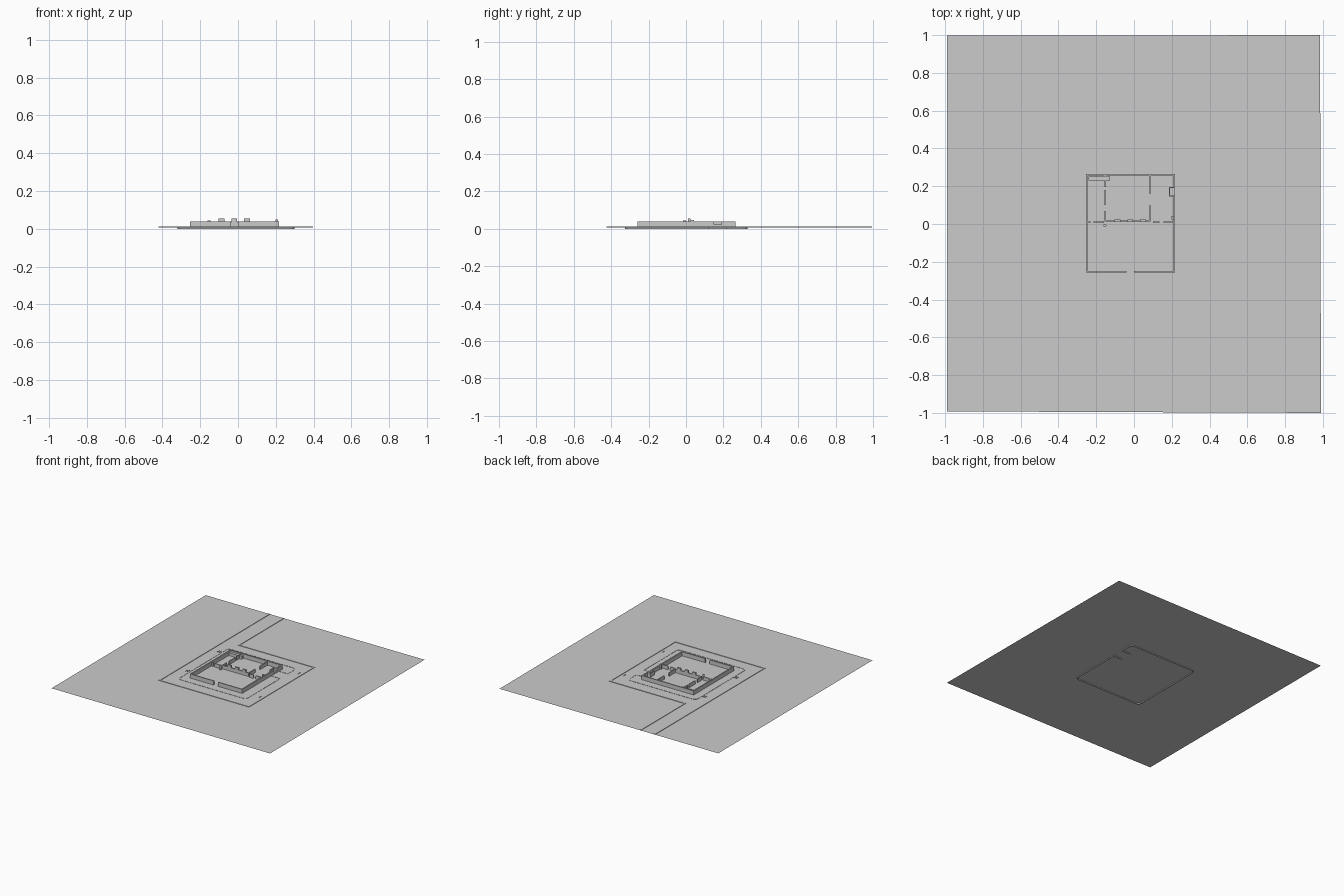
import bpy, bmesh, math
from mathutils import Vector

if "Cube" in bpy.data.objects:
    bpy.data.objects.remove(bpy.data.objects["Cube"])

G = 0.007      # ground level
TOP = 0.04     # wall top


def finish(name, bm):
    bmesh.ops.recalc_face_normals(bm, faces=bm.faces)
    me = bpy.data.meshes.new(name)
    bm.to_mesh(me)
    bm.free()
    ob = bpy.data.objects.new(name, me)
    bpy.context.collection.objects.link(ob)
    return ob


def boxes(name, items):
    """Each item: x0, x1, y0, y1, z0, z1."""
    bm = bmesh.new()
    for x0, x1, y0, y1, z0, z1 in items:
        vs = bmesh.ops.create_cube(bm, size=1)['verts']
        for v in vs:
            v.co = ((x0 + x1) / 2 + v.co.x * (x1 - x0),
                    (y0 + y1) / 2 + v.co.y * (y1 - y0),
                    (z0 + z1) / 2 + v.co.z * (z1 - z0))
    return finish(name, bm)


def strip(name, pts, width, z0, z1):
    """Mitred low curb swept along an open path, offset to the left."""
    pts = [Vector(p) for p in pts]
    bm = bmesh.new()
    rings = []
    for i, p in enumerate(pts):
        a = (p - pts[i - 1]).normalized() if i else None
        b = (pts[i + 1] - p).normalized() if i < len(pts) - 1 else None
        a, b = a or b, b or a
        na, nb = Vector((-a.y, a.x)), Vector((-b.y, b.x))
        m = (na + nb) / (1 + na.dot(nb))
        q = p + m * width
        rings.append([bm.verts.new((c.x, c.y, z)) for c, z in
                      ((p, z0), (q, z0), (q, z1), (p, z1))])
    for r, s in zip(rings, rings[1:]):
        for k in range(4):
            bm.faces.new((r[k], r[(k + 1) % 4], s[(k + 1) % 4], s[k]))
    bm.faces.new(rings[0])
    bm.faces.new(rings[-1])
    return finish(name, bm)


def arc(cx, cy, r, start):
    return [(cx + r * math.cos(math.radians(start + t)),
             cy + r * math.sin(math.radians(start + t))) for t in (0, 30, 60, 90)]


# ground sheet
bm = bmesh.new()
bm.faces.new([bm.verts.new((x, y, G)) for x, y in
              ((-0.99, -0.992), (0.99, -1), (0.985, 1), (-0.99, 0.997))])
finish("ground", bm)

# outer curb round the yard, running back along the access road
strip("road_curb", [(-0.42, 0.995), (-0.42, -0.425), (0.397, -0.425),
                    (0.397, 0.428), (-0.28, 0.428), (-0.28, 0.995)],
      0.012, G, G + 0.004)

# rounded garden border with an opening to the side door
border = [(0.22, 0.215), (0.30, 0.215)]
border += arc(0.27, 0.30, 0.03, 0) + arc(-0.29, 0.30, 0.03, 90)
border += arc(-0.29, -0.295, 0.03, 180) + arc(0.27, -0.295, 0.03, 270)
border += [(0.30, 0.12), (0.22, 0.12)]
strip("garden_border", border, 0.006, 0, G + 0.002)

# outer walls with a front gateway and a side doorway
L, R, F, B, T = -0.255, 0.218, -0.258, 0.265, 0.01
boxes("outer_walls", [
    (L, -0.04, F, F + T, G, TOP), (0, R, F, F + T, G, TOP),
    (L, R, B - T, B, G, TOP),
    (L, L + T, F + T, B - T, G, TOP),
    (R - T, R, F + T, 0.15, G, TOP), (R - T, R, 0.195, B - T, G, TOP)])

# recessed side porch
boxes("side_porch", [
    (0.185, R, 0.145, 0.151, G, TOP), (0.185, R, 0.191, 0.197, G, TOP),
    (0.185, 0.191, 0.151, 0.191, G, TOP), (0.191, R, 0.151, 0.191, G, 0.022)])

# inner partition walls
H = 0.036
boxes("partitions", [
    (-0.155, -0.148, 0.195, 0.255, G, H), (-0.155, -0.148, 0.10, 0.18, G, H),
    (-0.155, -0.148, 0.02, 0.07, G, H),
    (0.081, 0.088, 0.16, 0.255, G, H), (0.081, 0.088, 0.02, 0.10, G, H)])
boxes("cross_wall", [(a, b, 0.005, 0.012, G, H) for a, b in
                     ((-0.245, -0.23), (-0.215, -0.16), (0.10, 0.135), (0.155, 0.208))]
      + [(-0.155, 0.088, 0.012, 0.022, G, H)])

# raised blocks along the cross wall
boxes("wall_blocks", [(x - 0.015, x + 0.015, 0.01, 0.024, H, 0.054)
                      for x in (-0.087, -0.02, 0.048)])

# storage bench, side post and small well
boxes("storage_bench", [(-0.242, -0.127, 0.23, 0.252, G, 0.03)])
boxes("side_post", [(0.198, 0.212, 0.025, 0.042, G, 0.048)])
bm = bmesh.new()
bmesh.ops.create_cone(bm, cap_ends=True, segments=12, radius1=0.008,
                      radius2=0.008, depth=0.045 - G)
bmesh.ops.translate(bm, verts=bm.verts, vec=(-0.154, -0.008, (0.045 + G) / 2))
finish("round_post", bm)

# little bars in the yard
boxes("yard_bars", [(x - 0.002, x + 0.002, y - 0.014, y + 0.014, G, G + 0.004)
                    for x, y in ((-0.347, 0.243), (-0.332, 0.243), (-0.347, -0.165),
                                 (-0.332, -0.165), (0.362, 0.272), (0.362, -0.23))])
